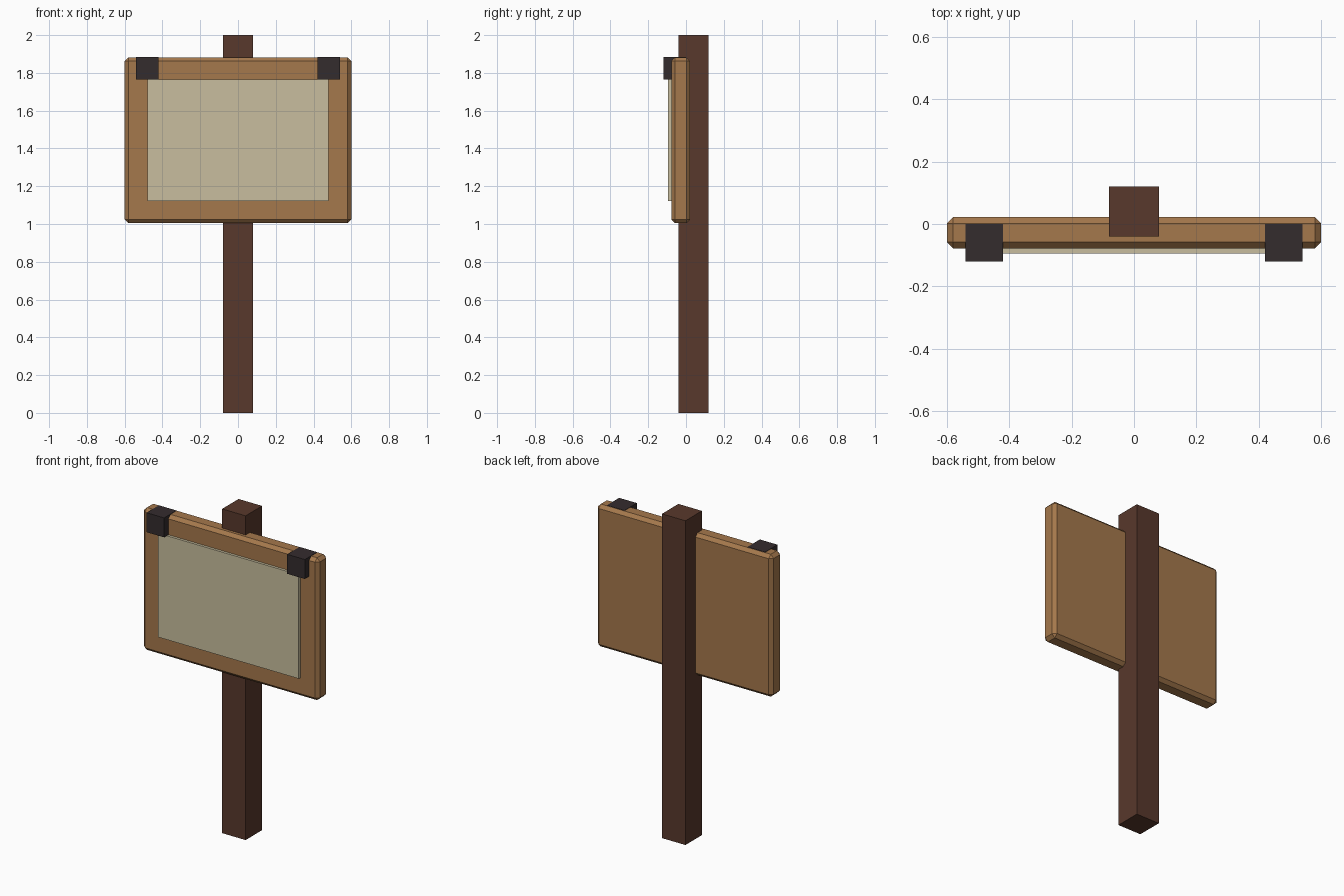
import bpy
import bmesh

if "Cube" in bpy.data.objects:
    bpy.data.objects.remove(bpy.data.objects["Cube"])


def material(name, rgb):
    m = bpy.data.materials.new(name)
    m.diffuse_color = (*rgb, 1.0)
    m.use_nodes = True
    m.node_tree.nodes["Principled BSDF"].inputs["Base Color"].default_value = m.diffuse_color
    return m


dark_wood = material("dark wood", (0.098, 0.040, 0.025))
light_wood = material("light wood", (0.376, 0.188, 0.072))
parchment = material("parchment", (0.578, 0.515, 0.342))
iron = material("dark iron", (0.034, 0.025, 0.027))


def box(name, lo, hi, mat, chamfer=0.0):
    """Axis-aligned box between two corners, with optional flat chamfer."""
    bm = bmesh.new()
    bmesh.ops.create_cube(bm, size=1.0)
    for v in bm.verts:
        v.co = [l + (c + 0.5) * (h - l) for l, h, c in zip(lo, hi, v.co)]
    if chamfer:
        bmesh.ops.bevel(bm, geom=bm.edges[:], offset=chamfer, segments=1,
                        profile=0.5, affect='EDGES')
    me = bpy.data.meshes.new(name)
    bm.to_mesh(me)
    bm.free()
    me.materials.append(mat)
    ob = bpy.data.objects.new(name, me)
    bpy.context.collection.objects.link(ob)
    return ob


# upright post
box("post", (-0.08, -0.04, 0.0), (0.08, 0.12, 2.0), dark_wood)

# chamfered sign board
box("board", (-0.60, -0.078, 1.004), (0.60, 0.022, 1.882), light_wood, 0.02)

# notice panel on the front
box("notice_panel", (-0.48, -0.094, 1.123), (0.48, -0.074, 1.764), parchment)

# two corner clips
for side, x in (("left", -0.48), ("right", 0.48)):
    box("clip_" + side, (x - 0.06, -0.12, 1.764), (x + 0.06, 0.0, 1.884), iron)
